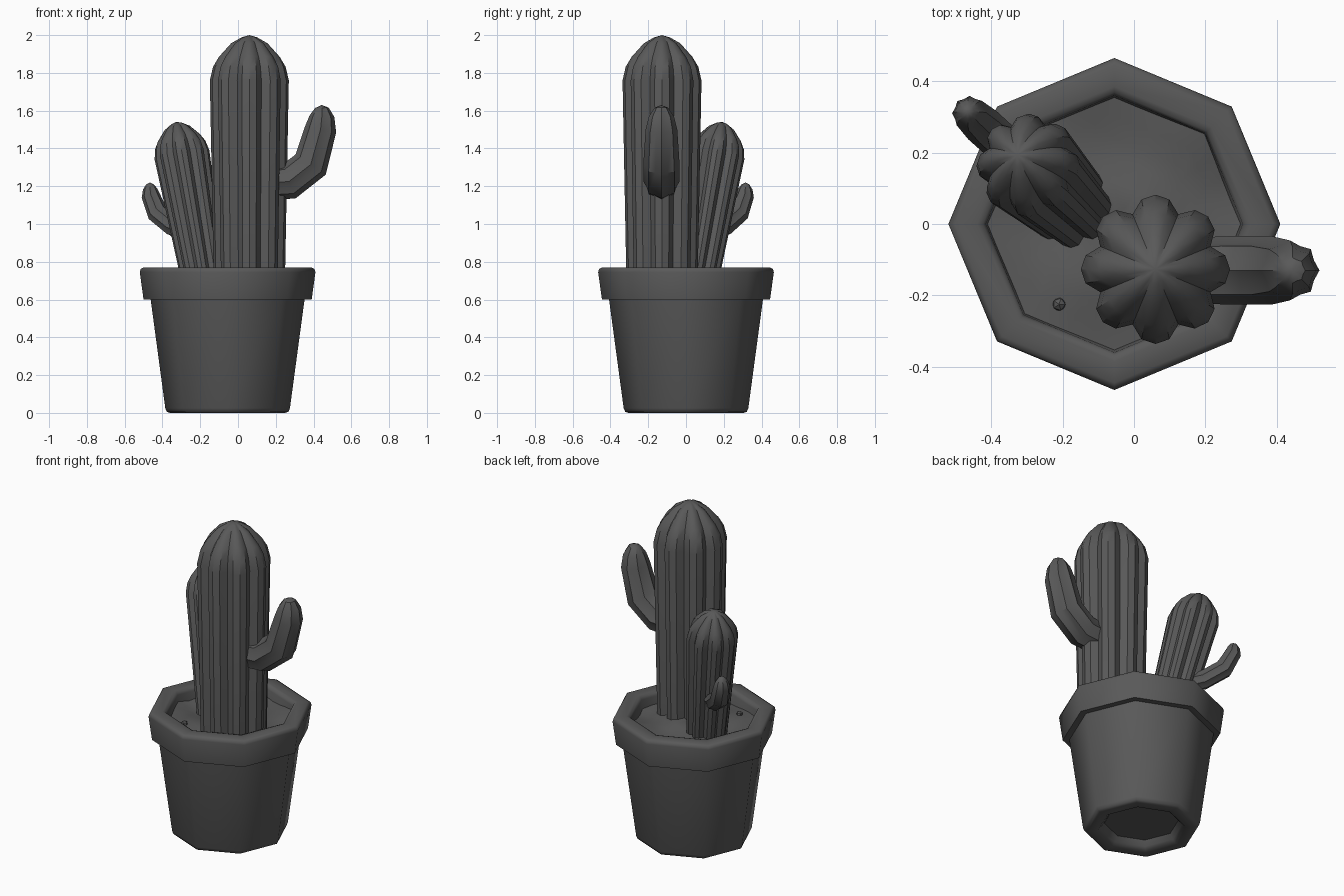
import bpy, bmesh, math
from mathutils import Vector, Quaternion

if "Cube" in bpy.data.objects:
    bpy.data.objects.remove(bpy.data.objects["Cube"])

grey = bpy.data.materials.new("dark grey")
grey.diffuse_color = (0.1, 0.1, 0.1, 1)
grey.use_nodes = True
grey.node_tree.nodes["Principled BSDF"].inputs["Base Color"].default_value = grey.diffuse_color
POT_X = -0.055


def finish(name, bm, angle):
    bmesh.ops.recalc_face_normals(bm, faces=bm.faces)
    me = bpy.data.meshes.new(name)
    bm.to_mesh(me)
    bm.free()
    me.materials.append(grey)
    ob = bpy.data.objects.new(name, me)
    bpy.context.collection.objects.link(ob)
    bpy.ops.object.select_all(action='DESELECT')
    ob.select_set(True)
    bpy.context.view_layer.objects.active = ob
    bpy.ops.object.shade_smooth_by_angle(angle=math.radians(angle))
    return ob


def skin(bm, rings, closed=False):
    """Bridge consecutive rings of vertices with quads."""
    pairs = list(zip(rings, rings[1:]))
    if closed:
        pairs.append((rings[-1], rings[0]))
    for a, b in pairs:
        n = len(a)
        for i in range(n):
            j = (i + 1) % n
            bm.faces.new((a[i], a[j], b[j], b[i]))


def octagon_lathe(name, profile, cap=True, angle=50):
    bm = bmesh.new()
    rings = [[bm.verts.new((POT_X + r * math.cos(k * math.pi / 4),
                            r * math.sin(k * math.pi / 4), z)) for k in range(8)]
             for r, z in profile]
    skin(bm, rings, closed=not cap)
    if cap:
        bm.faces.new(rings[0])
        bm.faces.new(rings[-1])
    return finish(name, bm, angle)


def ribbed_stem(name, path, section, ribs=8, angle=35, spin=0.0):
    """Sweep a ribbed section along (x, y, z, radius) points, closed by a tip."""
    bm = bmesh.new()
    pts = [Vector(p[:3]) for p in path]
    n = ribs * len(section)
    tangent = Vector((0, 0, 1))
    u, v = Vector((1, 0, 0)), Vector((0, 1, 0))
    rings = []
    for i, p in enumerate(path[:-1]):
        fwd = (pts[i + 1] - pts[i]).normalized()
        back = (pts[i] - pts[i - 1]).normalized() if i else fwd
        new = (fwd + back).normalized()
        q = tangent.rotation_difference(new)
        u, v, tangent = q @ u, q @ v, new
        ring = []
        for k in range(n):
            a = spin + 2 * math.pi * k / n
            r = p[3] * section[k % len(section)]
            ring.append(bm.verts.new(pts[i] + r * (math.cos(a) * u + math.sin(a) * v)))
        rings.append(ring)
    skin(bm, rings)
    bm.faces.new(rings[0])
    tip = bm.verts.new(pts[-1])
    for k in range(n):
        bm.faces.new((rings[-1][k], rings[-1][(k + 1) % n], tip))
    return finish(name, bm, angle)


def straight(base, top, r0, r1, dome):
    """Path of a slightly flared column ending in a dome of the given length."""
    b, t = Vector(base), Vector(top)
    s = t - dome * (t - b).normalized()
    path = [(*b, r0), (*s, r1)]
    for f, k in ((0.3, 0.92), (0.52, 0.77), (0.82, 0.46), (0.95, 0.2)):
        path.append((*s.lerp(t, f), r1 * k))
    return path + [(*t, 0)]


# Pot body with a recessed foot
octagon_lathe("pot_body", [(0.21, 0.05), (0.23, 0.02), (0.25, 0.0), (0.305, 0.0), (0.322, 0.006),
                           (0.33, 0.025), (0.41, 0.62), (0.36, 0.62)])
# Overhanging rim with softened edges
octagon_lathe("pot_rim", [(0.39, 0.6), (0.445, 0.6), (0.465, 0.745), (0.46, 0.762), (0.445, 0.77),
                          (0.385, 0.77), (0.368, 0.764), (0.36, 0.745), (0.345, 0.62)], cap=False)

# Uneven soil
bm = bmesh.new()
centre = bm.verts.new((POT_X, 0, 0.7))
rings = []
for r in (0.06, 0.12, 0.18, 0.24, 0.3, 0.36):
    ring = []
    for k in range(32):
        a = k * math.pi / 16
        side = (a % (math.pi / 4)) - math.pi / 8
        rr = r * math.cos(math.pi / 8) / math.cos(side)
        x, y = rr * math.cos(a), rr * math.sin(a)
        z = 0.7 + 0.014 * math.sin(13 * x + 1) * math.cos(11 * y) + 0.008 * math.sin(23 * y + 9 * x)
        ring.append(bm.verts.new((POT_X + x, y, z)))
    rings.append(ring)
skin(bm, rings)
for k in range(32):
    bm.faces.new((centre, rings[0][k], rings[0][(k + 1) % 32]))
finish("soil", bm, 50)

# Pebble on the soil
bm = bmesh.new()
bmesh.ops.create_icosphere(bm, subdivisions=1, radius=0.02)
bmesh.ops.translate(bm, verts=bm.verts, vec=(-0.21, -0.225, 0.71))
finish("pebble", bm, 30)

# Two ribbed columns
RIB = (1.0, 0.955, 0.8, 0.955)
ribbed_stem("tall_cactus", straight((0.06, -0.127, 0.62), (0.06, -0.127, 2.0), 0.187, 0.209, 0.24), RIB)
ribbed_stem("short_cactus", straight((-0.17, 0.043, 0.64), (-0.327, 0.193, 1.54), 0.115, 0.147, 0.18), RIB)

# Bent side arms
ARM = (1.0, 0.88)
ribbed_stem("tall_cactus_arm", [
    (0.12, -0.13, 1.215, 0.09), (0.27, -0.13, 1.225, 0.096), (0.385, -0.13, 1.315, 0.096),
    (0.437, -0.13, 1.5, 0.084), (0.444, -0.13, 1.57, 0.066), (0.444, -0.13, 1.615, 0.036),
    (0.443, -0.13, 1.63, 0)], ARM)
ribbed_stem("short_cactus_arm", [
    (-0.24, 0.11, 0.955, 0.05), (-0.34, 0.2, 0.985, 0.055), (-0.425, 0.277, 1.055, 0.056),
    (-0.462, 0.311, 1.15, 0.049), (-0.465, 0.314, 1.185, 0.038), (-0.466, 0.315, 1.21, 0.02),
    (-0.466, 0.315, 1.22, 0)], ARM)
